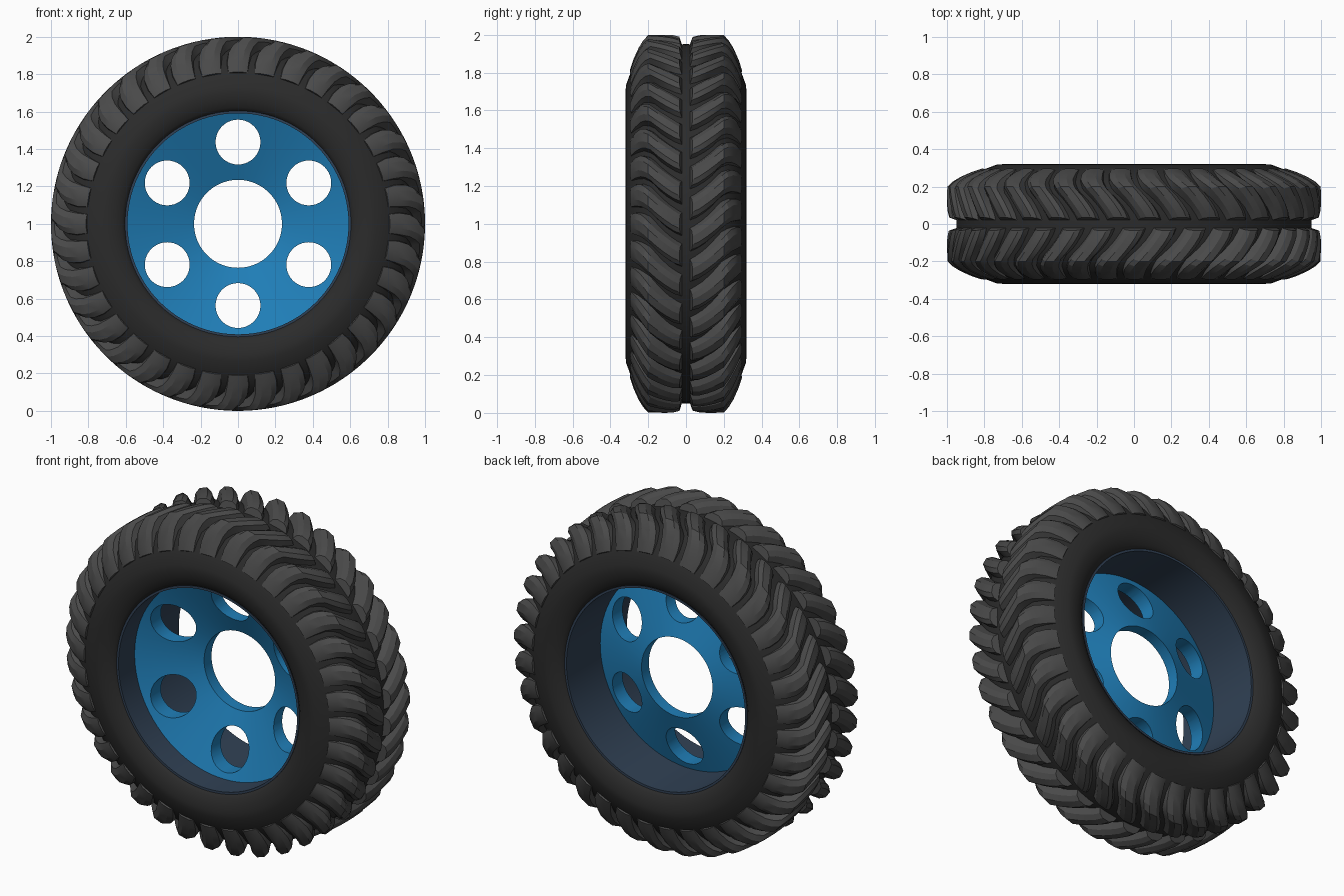
import bpy, bmesh, math

if "Cube" in bpy.data.objects:
    bpy.data.objects.remove(bpy.data.objects["Cube"])

CZ = 1.0          # axle height
N = 36            # lugs per side
PITCH = 2 * math.pi / N


def material(name, col):
    m = bpy.data.materials.new(name)
    m.diffuse_color = (*col, 1)
    m.use_nodes = True
    m.node_tree.nodes["Principled BSDF"].inputs["Base Color"].default_value = m.diffuse_color
    return m


RUBBER = material("dark rubber", (0.024, 0.024, 0.024))
TREAD = material("tread grey", (0.068, 0.068, 0.068))
NAVY = material("navy barrel", (0.030, 0.053, 0.090))
BLUE = material("blue disc", (0.014, 0.208, 0.475))


def pos(r, y, a):
    return (r * math.sin(a), y, CZ + r * math.cos(a))


def finish(bm, name, mat, smooth=None):
    bmesh.ops.recalc_face_normals(bm, faces=bm.faces)
    me = bpy.data.meshes.new(name)
    bm.to_mesh(me)
    bm.free()
    me.materials.append(mat)
    ob = bpy.data.objects.new(name, me)
    bpy.context.collection.objects.link(ob)
    if smooth:
        smooth_angle(ob, smooth)
    return ob


def smooth_angle(ob, deg):
    bpy.ops.object.select_all(action='DESELECT')
    ob.select_set(True)
    bpy.context.view_layer.objects.active = ob
    bpy.ops.object.shade_smooth_by_angle(angle=math.radians(deg))


def lathe(name, profile, mat, segs=96, smooth=None):
    """Revolve a closed (radius, y) profile round the axle."""
    bm = bmesh.new()
    rings = [[bm.verts.new(pos(r, y, 2 * math.pi * i / segs)) for r, y in profile]
             for i in range(segs)]
    n = len(profile)
    for i in range(segs):
        a, b = rings[i], rings[(i + 1) % segs]
        for j in range(n):
            k = (j + 1) % n
            bm.faces.new((a[j], a[k], b[k], b[j]))
    return finish(bm, name, mat, smooth)


# tyre body: half profile mirrored across the centre line
half = [(0.597, 0.275), (0.622, 0.298), (0.66, 0.312), (0.70, 0.32), (0.735, 0.317),
        (0.80, 0.293), (0.85, 0.262), (0.90, 0.222), (0.935, 0.165), (0.948, 0.09)]
lathe("tyre_body", half + [(0.95, 0)] + [(r, -y) for r, y in reversed(half)],
      RUBBER, smooth=50)

# rim barrel
lathe("rim_barrel", [(0.591, -0.285), (0.604, -0.285), (0.604, 0.285), (0.591, 0.285)],
      NAVY, smooth=30)

# dished wheel disc, set towards the front
disc = lathe("wheel_disc", [(0.235, 0.015), (0.596, -0.135), (0.596, -0.035), (0.235, 0.085)],
             BLUE)

# six round holes cut through the disc
bm = bmesh.new()
for k in range(6):
    a = k * math.pi / 3
    rings = []
    for y in (-0.4, 0.4):
        rings.append([bm.verts.new((0.437 * math.sin(a) + 0.12 * math.cos(t), y,
                                    CZ + 0.437 * math.cos(a) + 0.12 * math.sin(t)))
                      for t in (2 * math.pi * i / 40 for i in range(40))])
    lo, hi = rings
    bm.faces.new(lo)
    bm.faces.new(hi)
    for i in range(40):
        j = (i + 1) % 40
        bm.faces.new((lo[i], lo[j], hi[j], hi[i]))
cutter = finish(bm, "hole_cutter", BLUE)
cutter.hide_render = True
mod = disc.modifiers.new("holes", 'BOOLEAN')
mod.operation = 'DIFFERENCE'
mod.solver = 'EXACT'
mod.object = cutter
bpy.ops.object.select_all(action='DESELECT')
disc.select_set(True)
bpy.context.view_layer.objects.active = disc
bpy.ops.object.modifier_apply(modifier=mod.name)
bpy.data.objects.remove(cutter)
smooth_angle(disc, 30)

# curved lug stations from sidewall to centre groove:
# outer r, outer y, base r, base y, sweep angle, top half width, base half width
STATIONS = [
    (0.812, 0.297, 0.800, 0.275, 0.000, 0.062, 0.068),
    (0.870, 0.278, 0.850, 0.245, 0.000, 0.066, 0.074),
    (0.930, 0.251, 0.890, 0.212, 0.010, 0.064, 0.074),
    (0.970, 0.226, 0.915, 0.185, 0.030, 0.060, 0.074),
    (0.998, 0.200, 0.925, 0.160, 0.055, 0.056, 0.074),
    (1.000, 0.155, 0.935, 0.130, 0.095, 0.056, 0.074),
    (1.000, 0.110, 0.938, 0.092, 0.130, 0.056, 0.074),
    (0.998, 0.070, 0.940, 0.053, 0.158, 0.054, 0.072),
    (0.990, 0.035, 0.940, 0.018, 0.176, 0.050, 0.070),
]
DROP = 0.28   # how far the chamfered lug edges sink towards the base


def tread(name, side, phase):
    bm = bmesh.new()
    for i in range(N):
        a0 = i * PITCH + phase
        secs = []
        for ro, yo, rb, yb, s, ht, hb in STATIONS:
            a = a0 + s
            re, ye = ro + (rb - ro) * DROP, yo + (yb - yo) * DROP
            secs.append([bm.verts.new(pos(r, side * y, a + d)) for r, y, d in
                         ((rb, yb, -hb), (re, ye, -ht), (ro, yo, -ht * 0.45),
                          (ro, yo, ht * 0.45), (re, ye, ht), (rb, yb, hb))])
        for p, q in zip(secs, secs[1:]):
            for j in range(6):
                k = (j + 1) % 6
                bm.faces.new((p[j], p[k], q[k], q[j]))
        bm.faces.new(secs[0])
        bm.faces.new(secs[-1])
    return finish(bm, name, TREAD, smooth=20)


# the two rows are staggered by half a pitch
tread("front_tread_lugs", -1, 0.0)
tread("back_tread_lugs", 1, PITCH / 2)
